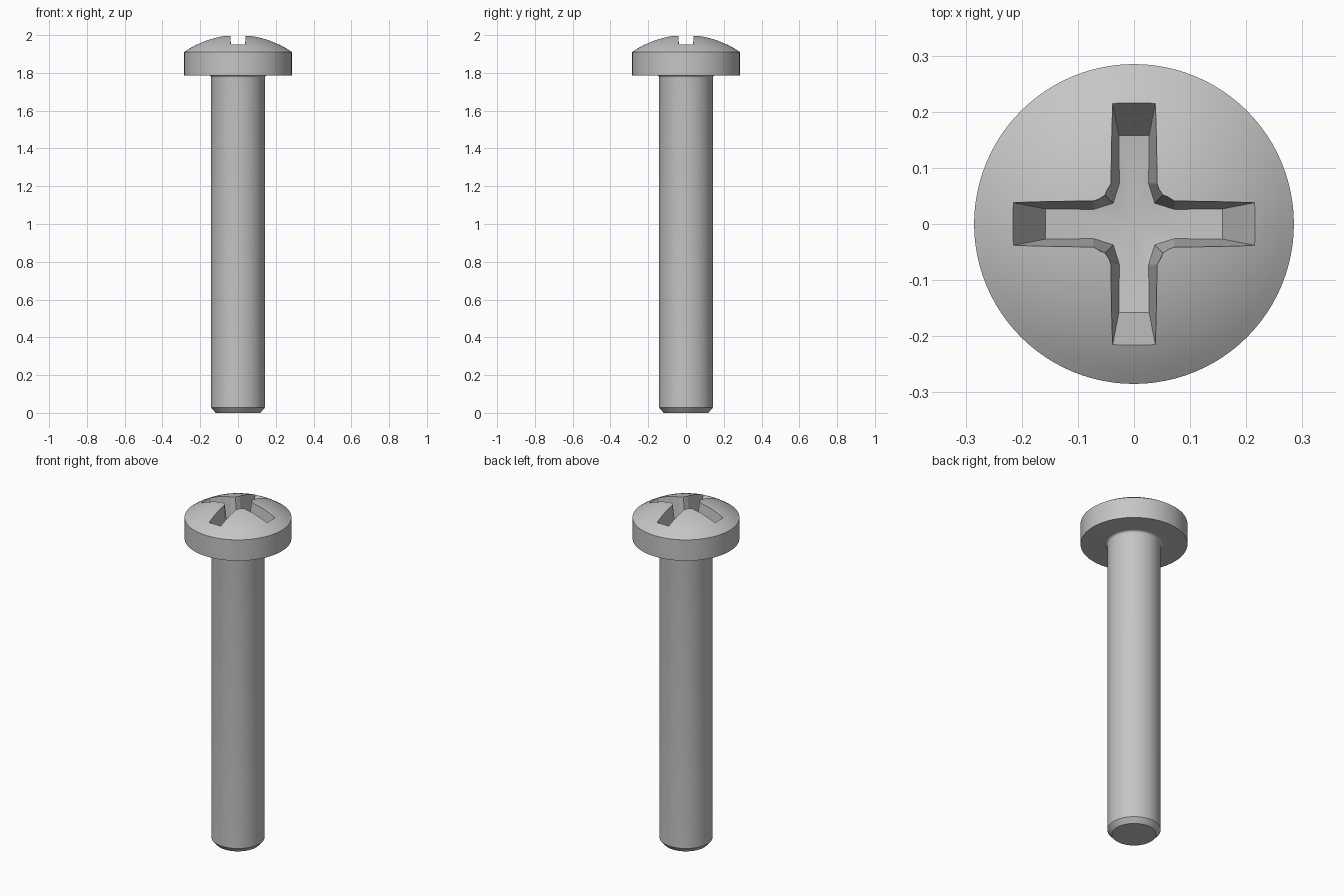
import bpy
import bmesh
import math

cube = bpy.data.objects.get("Cube")
if cube:
    bpy.data.objects.remove(cube, do_unlink=True)

# Single steel colour
steel = bpy.data.materials.new("grey steel")
steel.use_nodes = True
STEEL_RGBA = (0.56, 0.56, 0.56, 1)
steel.diffuse_color = STEEL_RGBA
steel.node_tree.nodes["Principled BSDF"].inputs["Base Color"].default_value = STEEL_RGBA

SHANK_R, TIP_R, TIP_H = 0.142, 0.118, 0.028
HEAD_R, HEAD_BASE, RIM_Z, TOP_Z = 0.285, 1.787, 1.91, 2.002
FILLET = 0.014


def make_object(name, bm):
    bmesh.ops.recalc_face_normals(bm, faces=bm.faces[:])
    mesh = bpy.data.meshes.new(name)
    bm.to_mesh(mesh)
    bm.free()
    mesh.materials.append(steel)
    obj = bpy.data.objects.new(name, mesh)
    bpy.context.collection.objects.link(obj)
    return obj


def revolve(name, profile, steps=96):
    bm = bmesh.new()
    verts = [bm.verts.new((r, 0, z)) for r, z in profile]
    edges = [bm.edges.new(pair) for pair in zip(verts, verts[1:])]
    bmesh.ops.spin(bm, geom=verts + edges, cent=(0, 0, 0), axis=(0, 0, 1),
                   angle=math.tau, steps=steps)
    bmesh.ops.remove_doubles(bm, verts=bm.verts[:], dist=0.00001)
    return make_object(name, bm)


# Profile: chamfered tip, shank, fillet under the head, rim and dome
profile = [(0, 0), (TIP_R, 0), (SHANK_R, TIP_H)]
for i in range(7):
    a = math.radians(15 * i)
    profile.append((SHANK_R + FILLET * (1 - math.cos(a)),
                    HEAD_BASE - FILLET * (1 - math.sin(a))))
profile += [(HEAD_R, HEAD_BASE), (HEAD_R, RIM_Z)]
rise = TOP_Z - RIM_Z
dome_r = (HEAD_R ** 2 + rise ** 2) / (2 * rise)
rim_angle = math.asin(HEAD_R / dome_r)
for i in range(11, -1, -1):
    a = rim_angle * i / 12
    profile.append((dome_r * math.sin(a), TOP_Z - dome_r * (1 - math.cos(a))))
screw = revolve("screw_body", profile)


def cross_ring(bm, arm, height):
    """Cross outline: one arm's points repeated by quarter turns."""
    ring = []
    for quarter in range(4):
        c, s = round(math.cos(quarter * math.pi / 2)), round(math.sin(quarter * math.pi / 2))
        for x, y in arm:
            ring.append(bm.verts.new((x * c - y * s, x * s + y * c,
                                      height(math.hypot(x, y)))))
    return ring


# Tapered cross recess with a shallow conical floor
def arm_outline(end, end_w, inner, inner_w, corner):
    return [(corner, -corner), (inner, -inner_w), (end, -end_w),
            (end, end_w), (inner, inner_w)]


bm = bmesh.new()
floor = cross_ring(bm, arm_outline(0.158, 0.027, 0.072, 0.026, 0.037),
                   lambda r: 1.815 + 0.135 * r)
mouth = cross_ring(bm, arm_outline(0.265, 0.0475, 0.072, 0.046, 0.056),
                   lambda r: 2.05)
centre = bm.verts.new((0, 0, 1.815))
for i in range(len(floor)):
    j = (i + 1) % len(floor)
    bm.faces.new((floor[i], floor[j], mouth[j], mouth[i]))
    bm.faces.new((centre, floor[j], floor[i]))
bm.faces.new(mouth)
cutter = make_object("recess_cutter", bm)
cutter.hide_render = True

cut = screw.modifiers.new("cross_recess", "BOOLEAN")
cut.operation = "DIFFERENCE"
cut.solver = "EXACT"
cut.object = cutter

bpy.ops.object.select_all(action="DESELECT")
screw.select_set(True)
bpy.context.view_layer.objects.active = screw
bpy.ops.object.modifier_apply(modifier=cut.name)
bpy.data.objects.remove(cutter, do_unlink=True)
bpy.ops.object.shade_smooth_by_angle(angle=math.radians(20))
